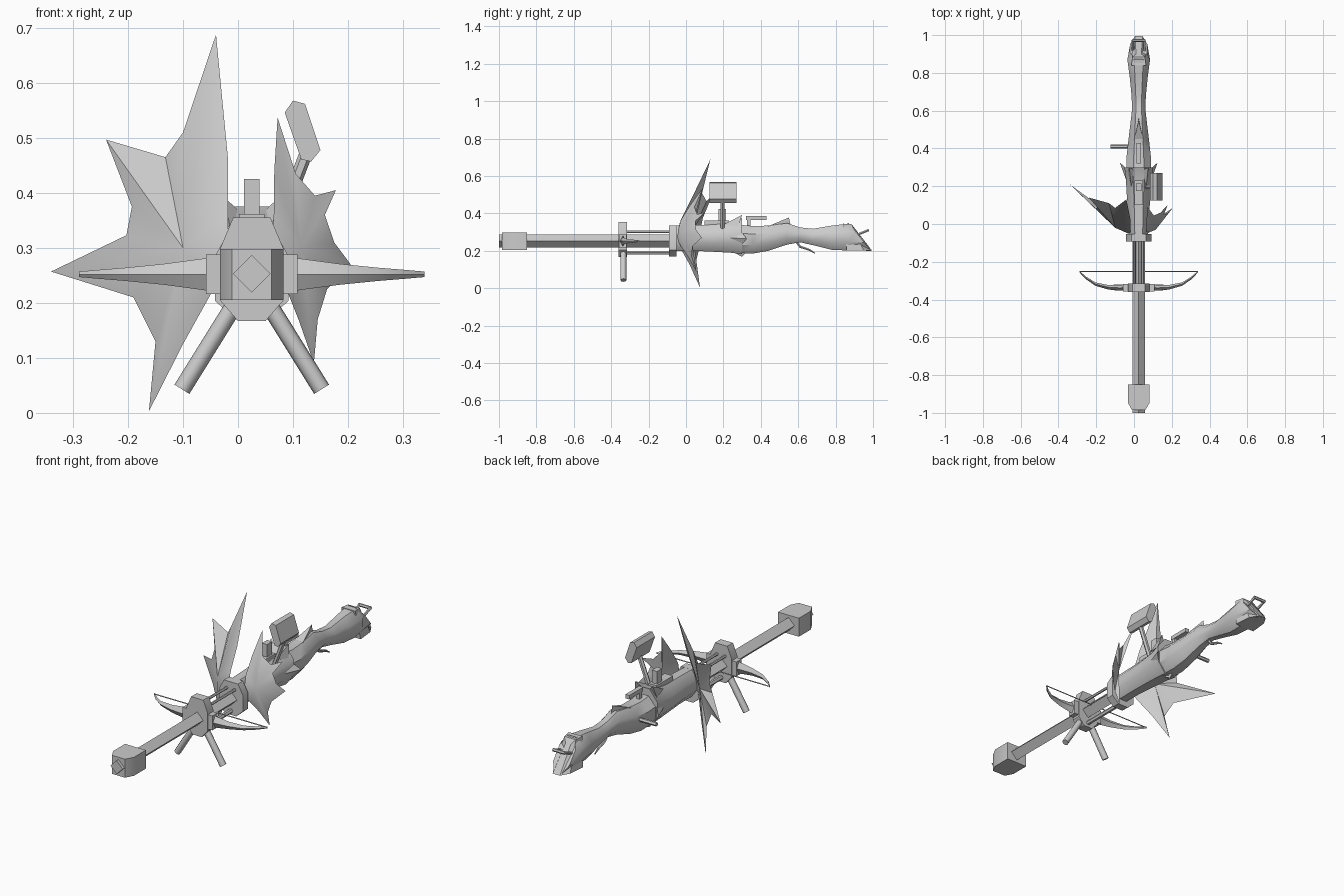
import bpy, bmesh, math
from mathutils import Vector

if "Cube" in bpy.data.objects:
    bpy.data.objects.remove(bpy.data.objects["Cube"])

CX, CZ = 0.025, 0.25
grey = bpy.data.materials.new("grey")
grey.diffuse_color = (0.6, 0.6, 0.6, 1)
grey.use_nodes = True
grey.node_tree.nodes["Principled BSDF"].inputs["Base Color"].default_value = grey.diffuse_color


def make(name, verts, faces, angle=30):
    me = bpy.data.meshes.new(name)
    me.from_pydata(verts, [], faces)
    bm = bmesh.new()
    bm.from_mesh(me)
    bmesh.ops.recalc_face_normals(bm, faces=bm.faces)
    bm.to_mesh(me)
    bm.free()
    me.materials.append(grey)
    ob = bpy.data.objects.new(name, me)
    bpy.context.collection.objects.link(ob)
    bpy.ops.object.select_all(action='DESELECT')
    ob.select_set(True)
    bpy.context.view_layer.objects.active = ob
    bpy.ops.object.shade_smooth_by_angle(angle=math.radians(angle))
    return ob


def skin(name, rings, angle=30):
    """Join equal rings of points into a closed tube."""
    n, m = len(rings[0]), len(rings)
    faces = [(r*n + i, r*n + (i+1) % n, (r+1)*n + (i+1) % n, (r+1)*n + i)
             for r in range(m-1) for i in range(n)]
    faces += [tuple(range(n)), tuple(range((m-1)*n, m*n))]
    return make(name, [p for r in rings for p in r], faces, angle)


def prism(name, prof, y0, y1):
    """Extrude an x-z profile along y."""
    return skin(name, [[(x, y, z) for x, z in prof] for y in (y0, y1)])


def box(name, x0, x1, y0, y1, z0, z1):
    return prism(name, [(x0, z0), (x1, z0), (x1, z1), (x0, z1)], y0, y1)


def rod(name, pts, r, n=6):
    """Tube of n sides along a path; r may be a list of radii."""
    pts = [Vector(p) for p in pts]
    rs = r if isinstance(r, list) else [r] * len(pts)
    rings = []
    for i, p in enumerate(pts):
        d = (pts[min(i+1, len(pts)-1)] - pts[max(i-1, 0)]).normalized()
        u = d.cross(Vector((0, 0, 1) if abs(d.z) < 0.9 else (0, 1, 0))).normalized()
        v = d.cross(u)
        rings.append([p + rs[i] * (u*math.cos(2*math.pi*k/n) + v*math.sin(2*math.pi*k/n))
                      for k in range(n)])
    return skin(name, rings, 50)


def body(name, stations):
    """Rounded eight-sided loft; each station is y, half width, bottom, top, top shift in y."""
    rings = []
    for y, w, b, t, s in stations:
        c, h = (b+t)/2, (t-b)/2
        ring = []
        for k in range(8):
            a = math.pi/8 + k*math.pi/4
            q = math.sin(a) / math.sin(3*math.pi/8)
            ring.append((CX + w*math.cos(a)/math.cos(math.pi/8), y + s*q, c + h*q))
        rings.append(ring)
    return skin(name, rings, 40)


# Barrel of diamond section and muzzle with chamfered front
prism("barrel", [(CX-.034, .253), (CX, .219), (CX+.034, .253), (CX, .287)], -1, 0)
plan = [(-.058, -.85), (.058, -.85), (.058, -.945), (.036, -.985), (-.036, -.985), (-.058, -.945)]
skin("muzzle", [[(CX+x, y, z) for x, y in plan] for z in (.205, .298)])

# Bow collar, rear collar, and rods between them
collar = [(-.025, .167), (.025, .167), (.058, .205), (.058, .298),
          (.034, .355), (-.034, .355), (-.058, .298), (-.058, .205)]
prism("bow_collar", [(CX+x, z) for x, z in collar], -.36, -.315)
prism("rear_collar", [(CX+x*1.15, .17+(z-.167)*.88) for x, z in collar], -.092, -.052)
for s in (-1, 1):
    rod("upper_rod", [(CX+s*.022, -.33, .302), (CX+s*.022, -.07, .302)], .007)
rod("lower_rod", [(CX, -.33, .19), (CX, -.07, .19)], .011)

# Bow limbs, string and bipod legs
limb = [(.05, -.335, .018, .034), (.1, -.338, .015, .027), (.16, -.335, .012, .019),
        (.23, -.318, .009, .012), (.28, -.285, .007, .008), (.314, -.252, .004, .005)]
for s in (-1, 1):
    box("limb_socket", CX+s*.05, CX+s*.083, -.358, -.318, .216, .288)
    skin("bow_limb", [[(CX+s*x, y-d, .252), (CX+s*x, y, .252+h), (CX+s*x, y+d, .252),
                       (CX+s*x, y, .252-h)] for x, y, d, h in limb], 40)
    rod("bipod_leg", [(CX+s*.02, -.335, .215), (CX+s*.127, -.335, .043)], .016, 8)
rod("bow_string", [(CX-.313, -.252, .252), (CX+.313, -.252, .252)], .003, 4)

# Receiver and stock
body("receiver", [(-.06, .05, .2, .335, 0), (.05, .054, .2, .338, 0), (.15, .063, .195, .34, 0),
                  (.24, .068, .19, .352, 0), (.3, .076, .182, .375, 0)])
body("stock", [(.28, .066, .188, .34, 0), (.36, .064, .186, .332, 0), (.44, .055, .2, .335, 0),
               (.54, .043, .233, .348, 0), (.61, .035, .246, .325, 0), (.68, .038, .23, .318, 0),
               (.78, .048, .205, .335, 0), (.87, .06, .202, .346, 0), (.93, .045, .2, .348, -.06)])


def spike(name, base, tip):
    make(name, base + [tip], [(0, 1, 3), (1, 2, 3), (2, 0, 3), (0, 2, 1)])


# Flared spikes on the receiver and stock
for s in (-1, 1):
    spike("side_spike", [(CX+s*.062, .22, .27), (CX+s*.06, .29, .31), (CX+s*.06, .29, .22)],
          (CX+s*.1, .325, .265))
    spike("upper_spike", [(CX+s*.04, .2, .34), (CX+s*.06, .28, .33), (CX+s*.015, .28, .36)],
          (CX+s*.05, .3, .392))
spike("belly_spike", [(CX-.03, .24, .2), (CX+.03, .24, .2), (CX, .33, .2)], (CX, .3, .168))
spike("comb_spike", [(CX-.028, .43, .328), (CX+.028, .43, .328), (CX, .56, .335)], (CX, .55, .378))

# Butt: wedge closing the stock to its low heel
skin("butt", [[(CX-w, y0, .201), (CX+w, y0, .201), (CX+w*.7, y1, z1), (CX-w*.7, y1, z1)]
              for w, y0, y1, z1 in ((.055, .86, .84, .345), (.046, .95, .885, .343), (.02, .995, .9, .32))])
# Strap loop, trigger, bolt and sight
for s in (-1, 1):
    rod("loop_arm", [(CX+s*.03, .9, .28), (CX+s*.03, .975, .31)], .007)
rod("loop_bar", [(CX-.034, .972, .309), (CX+.034, .972, .309)], .008)
rod("trigger", [(CX, .59, .25), (CX, .61, .222), (CX, .66, .205), (CX, .69, .187)], [.008, .007, .006, .003])
rod("bolt_handle", [(-.125, .41, .27), (0, .41, .27)], .01, 6)
box("rear_sight", CX-.011, CX+.011, .32, .43, .366, .386)
box("rear_sight_post", CX-.009, CX+.009, .325, .345, .32, .37)

# Top mount with upright plate, stalk and scope
box("mount_base", CX-.023, CX+.023, .1, .23, .32, .362)
box("mount_plate", CX-.014, CX+.014, .175, .215, .35, .425)
rod("scope_stalk", [(.065, .195, .32), (.125, .195, .475)], .012, 6)
prism("scope", [(.085, .546), (.1, .568), (.122, .562), (.15, .478), (.133, .457), (.115, .461)], .125, .27)


def blade_fan(name, outline, front, back):
    """Jagged shell: outline joined to a front and a back ridge point."""
    n = len(outline)
    faces = [(i, (i+1) % n, n) for i in range(n)] + [((i+1) % n, i, n+1) for i in range(n)]
    make(name, outline + [front, back], faces, 35)


# Large and small jagged fans swept back from the receiver
blade_fan("large_fan", [
    (-.04, .13, .688), (-.1, .085, .51), (-.132, .11, .465), (-.24, .14, .497), (-.193, .09, .375),
    (-.203, .08, .323), (-.34, .21, .257), (-.19, .07, .21), (-.15, .05, .13), (-.162, .075, .003),
    (-.1, .02, .125), (-.05, -.03, .215), (-.02, -.055, .27), (-.018, -.03, .36), (-.018, .02, .46)],
    (-.1, -.02, .3), (-.1, .035, .3))
blade_fan("small_fan", [
    (.072, .09, .537), (.105, .045, .435), (.14, .06, .395), (.178, .1, .405), (.158, .05, .36),
    (.175, .055, .31), (.205, .085, .27), (.162, .035, .225), (.145, .03, .17), (.138, .055, .09),
    (.11, .01, .17), (.09, -.025, .22), (.065, -.05, .27), (.065, -.03, .36), (.066, .02, .44)],
    (.115, -.03, .3), (.115, .025, .3))
